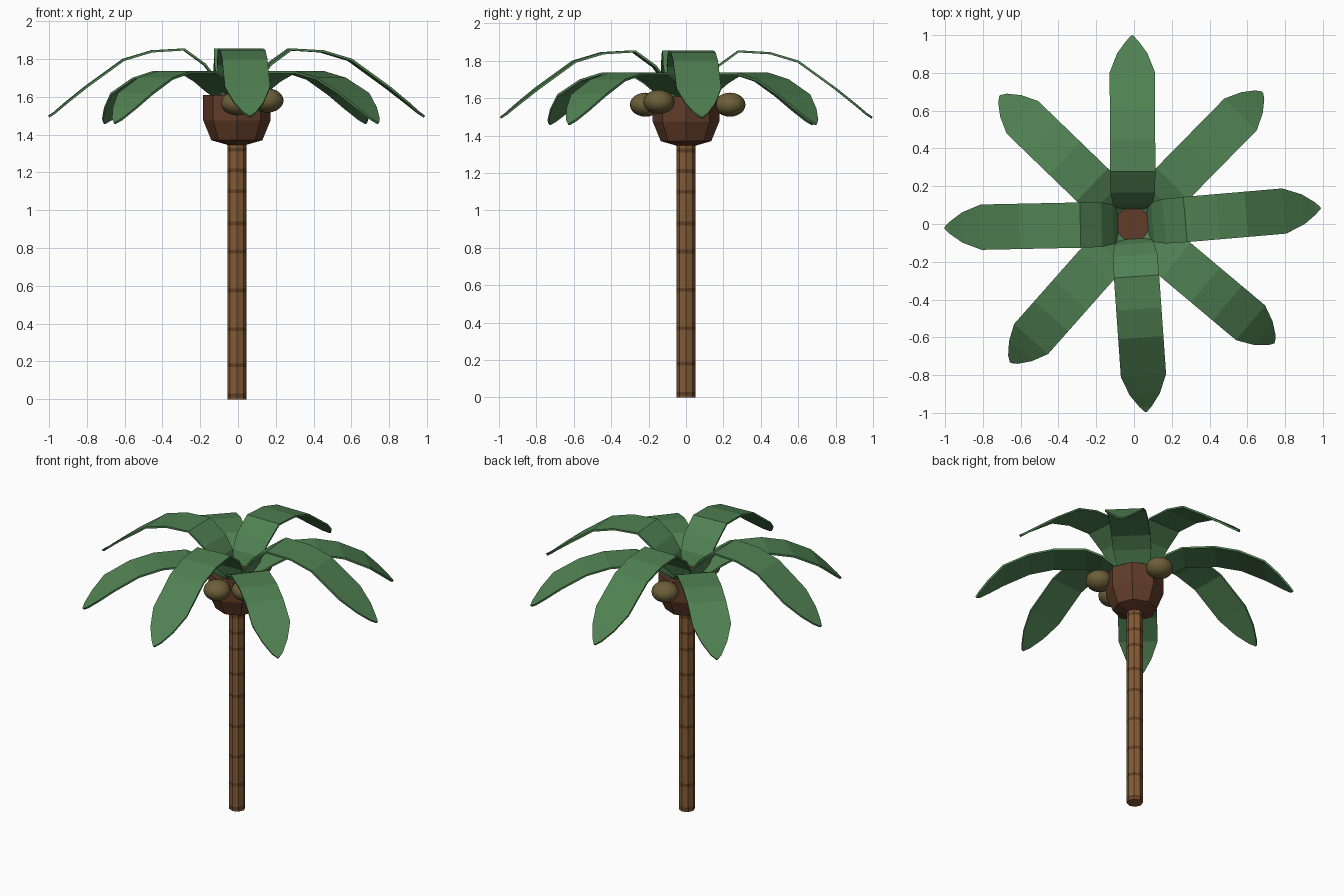
import bpy, bmesh
from math import sin, cos, pi, radians

if "Cube" in bpy.data.objects:
    bpy.data.objects.remove(bpy.data.objects["Cube"])

CX = -0.006  # trunk axis sits slightly left of centre


def material(name, rgb):
    m = bpy.data.materials.new(name)
    m.diffuse_color = (*rgb, 1)
    m.use_nodes = True
    m.node_tree.nodes["Principled BSDF"].inputs["Base Color"].default_value = m.diffuse_color
    return m


BARK = material("bark", (0.23, 0.105, 0.035))
BAND = material("dark_bark", (0.12, 0.05, 0.018))
HEART = material("crown_brown", (0.12, 0.045, 0.022))
LEAF = material("leaf_green", (0.08, 0.22, 0.085))
NUT = material("coconut_olive", (0.15, 0.115, 0.04))


def finish(name, bm, *mats):
    me = bpy.data.meshes.new(name)
    bmesh.ops.recalc_face_normals(bm, faces=bm.faces)
    bm.to_mesh(me)
    bm.free()
    ob = bpy.data.objects.new(name, me)
    bpy.context.collection.objects.link(ob)
    for m in mats:
        me.materials.append(m)
    return ob


def lathe(name, profile, sides, mats, banded=False):
    """Stack rings of (radius, z) around the trunk axis, capped at both ends."""
    bm = bmesh.new()
    rings = [[bm.verts.new((CX + r * cos(2 * pi * i / sides), r * sin(2 * pi * i / sides), z))
              for i in range(sides)] for r, z in profile]
    for k, (a, b) in enumerate(zip(rings, rings[1:])):
        for i in range(sides):
            j = (i + 1) % sides
            f = bm.faces.new((a[i], a[j], b[j], b[i]))
            f.material_index = int(banded and k % 2 == 1)
    bm.faces.new(rings[0])
    bm.faces.new(rings[-1])
    return finish(name, bm, *mats)


# Trunk with dark bands
profile = [(0.05, 0)]
for z in (0.02, 0.18, 0.37, 0.575, 0.78, 0.93, 1.10, 1.21, 1.32):
    profile += [(0.05, z - 0.01), (0.05, z + 0.01)]
profile.append((0.05, 1.37))
lathe("trunk", profile, 8, (BARK, BAND), banded=True)

# Faceted heart of the crown
lathe("crown_heart", [(0.03, 1.34), (0.135, 1.37), (0.178, 1.475), (0.178, 1.61)], 8, (HEART,))


# Leaves: (distance, height) along the rib; half widths give a pointed tip
HIGH = [(0.085, 1.61), (0.11, 1.69), (0.17, 1.77), (0.28, 1.85), (0.45, 1.84), (0.60, 1.795),
        (0.80, 1.65), (0.90, 1.57), (0.965, 1.515), (0.995, 1.495)]
LOW = [(0.085, 1.60), (0.13, 1.635), (0.20, 1.685), (0.30, 1.73), (0.50, 1.73), (0.65, 1.695),
       (0.81, 1.615), (0.895, 1.54), (0.955, 1.48), (0.975, 1.46)]
WIDTH = [0.085, 0.105, 0.118, 0.12, 0.12, 0.12, 0.12, 0.08, 0.033, 0.004]


def leaf(name, rib, degrees):
    bm = bmesh.new()
    a = radians(degrees)
    rows = [[bm.verts.new((CX + d * cos(a) - s * w * sin(a), d * sin(a) + s * w * cos(a), z))
             for s in (-1, 1)] for (d, z), w in zip(rib, WIDTH)]
    for p, q in zip(rows, rows[1:]):
        bm.faces.new((p[0], q[0], q[1], p[1]))
    ob = finish(name, bm, LEAF)
    mod = ob.modifiers.new("thickness", 'SOLIDIFY')
    mod.thickness = 0.012
    mod.offset = 0


for i, deg in enumerate((4.9, 90.2, 181.2, -86)):
    leaf(f"upper_leaf_{i + 1}", HIGH, deg)
for i, deg in enumerate((45.5, 136, 228.5, -40)):
    leaf(f"lower_leaf_{i + 1}", LOW, deg)

# Coconuts
for i, loc in enumerate(((-0.005, -0.217, 1.565), (0.156, -0.145, 1.58), (-0.008, 0.235, 1.565))):
    bpy.ops.mesh.primitive_uv_sphere_add(segments=20, ring_count=12, radius=1, location=loc)
    nut = bpy.context.object
    nut.name = f"coconut_{i + 1}"
    nut.scale = (0.085, 0.083, 0.064)
    nut.data.materials.append(NUT)
    bpy.ops.object.shade_smooth()
